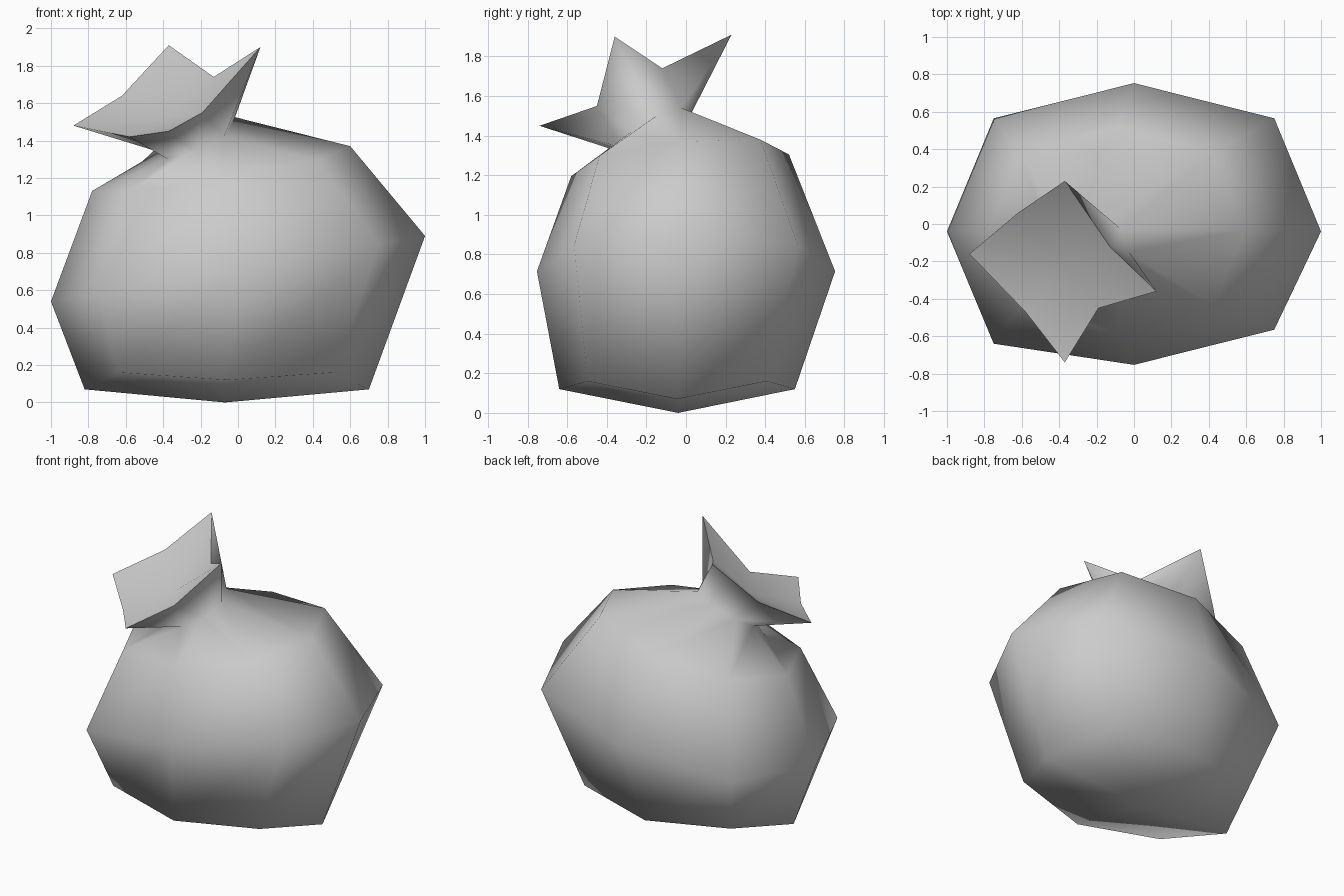
import bpy
import bmesh
from mathutils import Vector

old = bpy.data.objects.get("Cube")
if old:
    bpy.data.objects.remove(old, do_unlink=True)

# One plain cloth colour
cloth = bpy.data.materials.new("grey_cloth")
cloth.use_nodes = True
grey = (0.6, 0.6, 0.6, 1)
cloth.diffuse_color = grey
shader = cloth.node_tree.nodes["Principled BSDF"]
shader.inputs["Base Color"].default_value = grey
shader.inputs["Roughness"].default_value = 0.8

# Eight directions, counter-clockwise from +x
DIRECTIONS = [(1, 0), (1, 1), (0, 1), (-1, 1), (-1, 0), (-1, -1), (0, -1), (1, -1)]


def cloth_ring(centre, half_size, rise, corner, corner_lift=0.0):
    """Tilted eight-sided ring; corner scales the diagonal points."""
    points = []
    for u, v in DIRECTIONS:
        diagonal = u != 0 and v != 0
        k = corner if diagonal else 1.0
        offset = Vector((u * half_size[0] * k, v * half_size[1] * k,
                         (u * rise[0] + v * rise[1]) * k))
        if diagonal:
            offset.z += corner_lift
        points.append(Vector(centre) + offset)
    return points


def bridge(bm, lower, upper):
    """Join two rings of vertices with quads."""
    count = len(lower)
    for i in range(count):
        j = (i + 1) % count
        bm.faces.new((lower[i], lower[j], upper[j], upper[i]))


def fan(bm, ring, tip, facing_up):
    """Close a ring with triangles around one middle point."""
    middle = bm.verts.new(tip)
    count = len(ring)
    for i in range(count):
        a, b = ring[i], ring[(i + 1) % count]
        bm.faces.new((a, b, middle) if facing_up else (b, a, middle))


def make_object(name, bm):
    mesh = bpy.data.meshes.new(name)
    bm.to_mesh(mesh)
    bm.free()
    mesh.materials.append(cloth)
    for face in mesh.polygons:
        face.use_smooth = True
    obj = bpy.data.objects.new(name, mesh)
    bpy.context.collection.objects.link(obj)
    return obj


# Rings of the sack from the floor up to the tied neck
base = cloth_ring((-0.06, -0.045, 0.095), (0.76, 0.595), (0, 0), 0.76, 0.065)
for i in (0, 4):
    base[i].z = 0.07
for i in (2, 6):
    base[i].z = 0.12
belly = cloth_ring((0, 0, 0.715), (1, 0.753), (0.175, 0), 0.75)
for i in (0, 4):
    belly[i].y = -0.04
belly[5].y = -0.64
shoulder = cloth_ring((-0.09, -0.03, 1.25), (0.69, 0.55), (0.12, 0.055), 0.74)
neck = cloth_ring((-0.225, -0.15, 1.42), (0.2, 0.17), (0.08, 0.08), 0.75)

# Flared rim: pointed corners alternate with dips
rim = [Vector(p) for p in (
    (0.12, -0.36, 1.9), (-0.13, -0.12, 1.74), (-0.37, 0.23, 1.91),
    (-0.62, 0.06, 1.64), (-0.88, -0.16, 1.48), (-0.58, -0.47, 1.42),
    (-0.37, -0.74, 1.45), (-0.19, -0.45, 1.55))]

# Sack body with the outside of the flared top
bm = bmesh.new()
rings = [[bm.verts.new(p) for p in ring] for ring in (base, belly, shoulder, neck, rim)]
for lower, upper in zip(rings, rings[1:]):
    bridge(bm, lower, upper)
fan(bm, rings[0], (-0.07, -0.04, 0), False)
make_object("sack_body", bm)

# Shallow inside of the flared top
bm = bmesh.new()
fan(bm, [bm.verts.new(p) for p in rim], (-0.34, -0.23, 1.53), True)
make_object("sack_mouth", bm)
